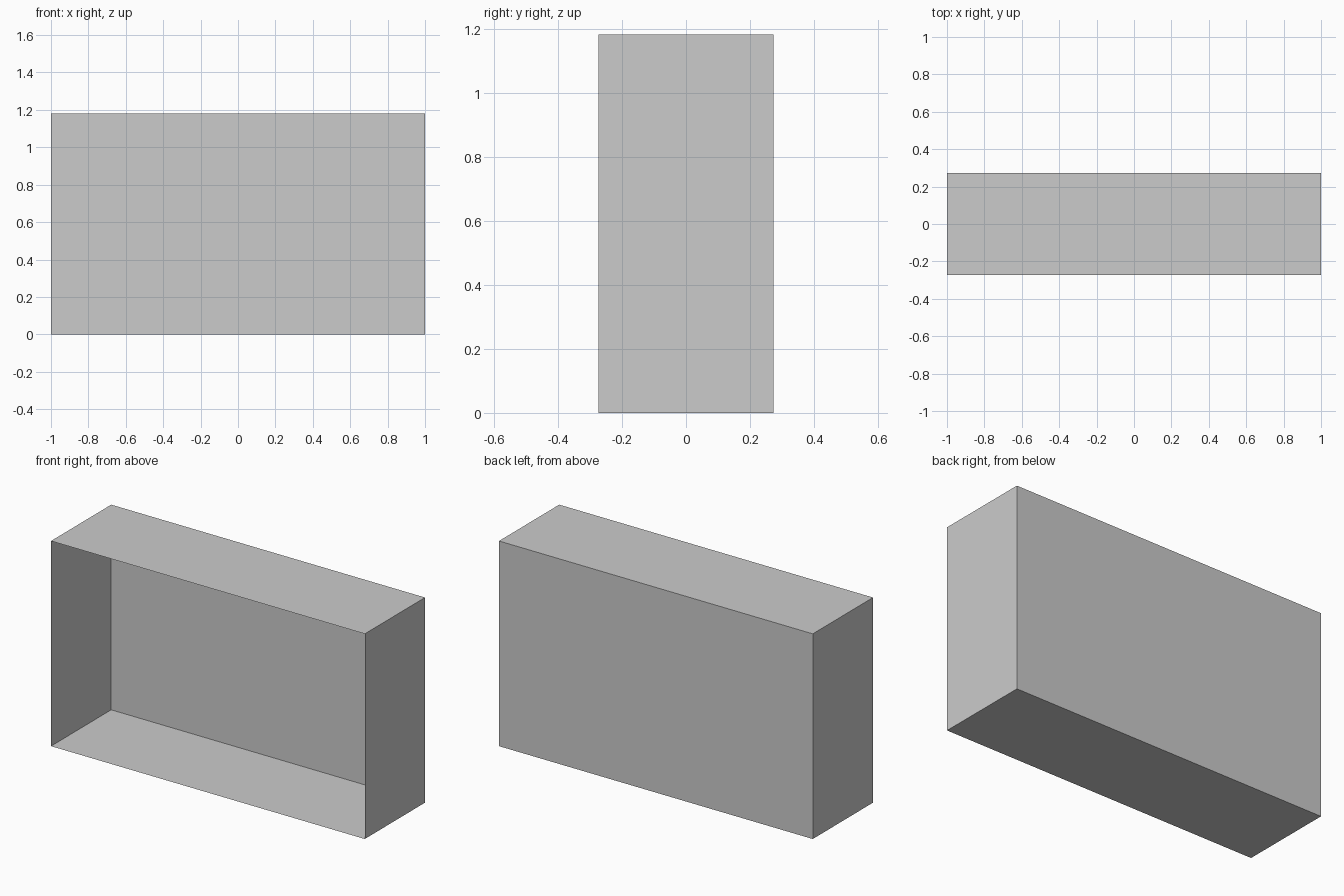
import bpy
import bmesh
from mathutils import Matrix

if "Cube" in bpy.data.objects:
    bpy.data.objects.remove(bpy.data.objects["Cube"])

WIDTH, DEPTH, HEIGHT = 2.0, 0.548, 1.182

# Thin-walled box shell, standing on the ground
bm = bmesh.new()
bmesh.ops.create_cube(bm, size=1.0)
bmesh.ops.transform(
    bm,
    matrix=Matrix.Translation((0, 0, HEIGHT / 2)) @ Matrix.Diagonal((WIDTH, DEPTH, HEIGHT, 1)),
    verts=bm.verts,
)

# Open front: remove the face towards -y
bm.normal_update()
front = [f for f in bm.faces if f.normal.y < -0.9]
bmesh.ops.delete(bm, geom=front, context='FACES_ONLY')

mesh = bpy.data.meshes.new("open_box")
bm.to_mesh(mesh)
bm.free()
bpy.context.collection.objects.link(bpy.data.objects.new("open_box", mesh))
